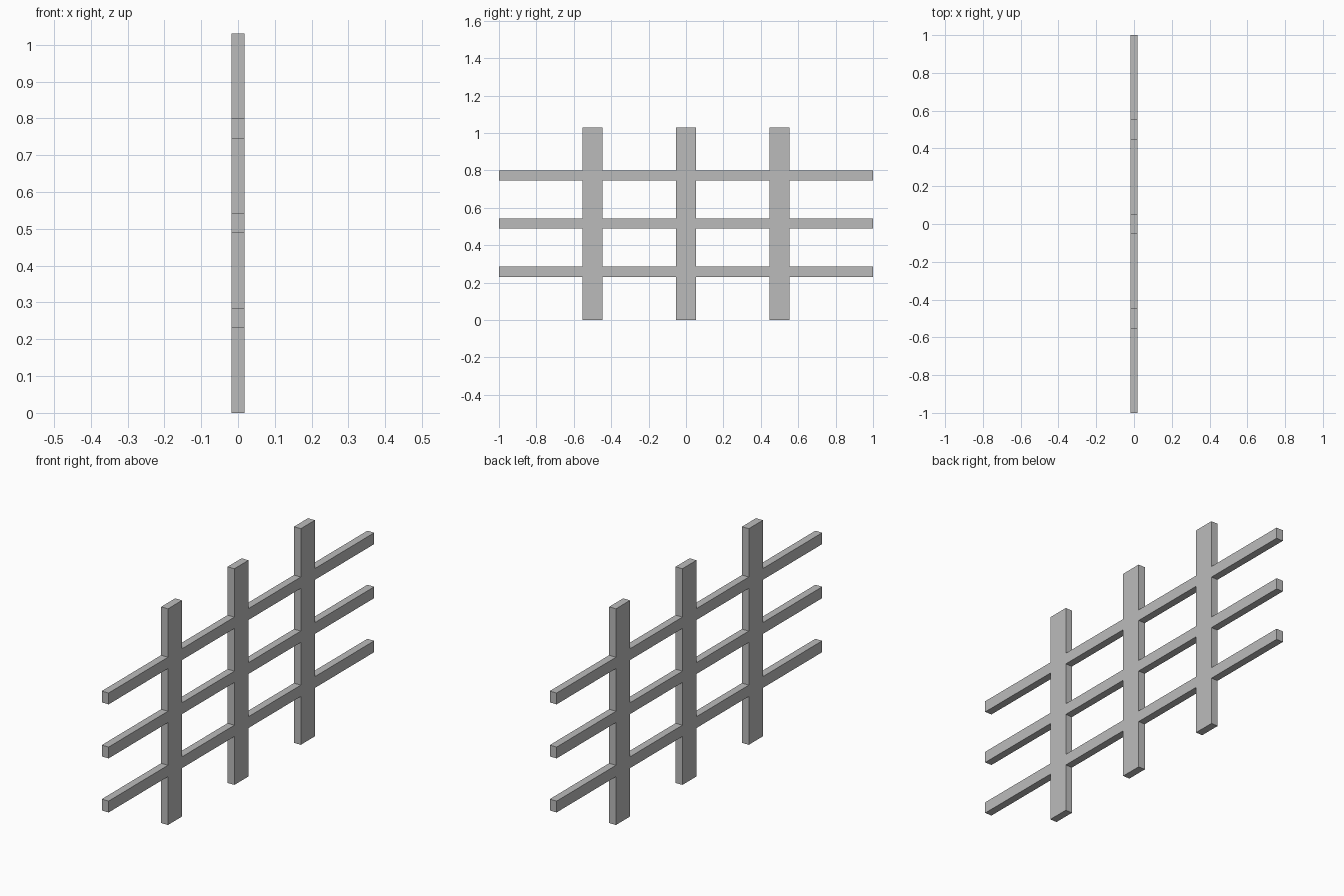
import bpy, bmesh, math

if "Cube" in bpy.data.objects:
    bpy.data.objects.remove(bpy.data.objects["Cube"])

HEIGHT = 1.03
HALF_THICK = 0.018
POST_HALF = 0.053
RAIL_HALF = 0.027
posts = [-0.5, 0.0, 0.5]
rails = [HEIGHT * k / 4 for k in (1, 2, 3)]

# Single flat colour
grey = bpy.data.materials.new("plain_grey")
grey.diffuse_color = (0.5, 0.5, 0.5, 1)
grey.use_nodes = True
grey.node_tree.nodes["Principled BSDF"].inputs["Base Color"].default_value = grey.diffuse_color


def breaks(centres, half, low, high):
    """Grid lines along one axis; odd-numbered cells lie on a bar."""
    return [low] + [c + s * half for c in centres for s in (-1, 1)] + [high]


ys = breaks(posts, POST_HALF, -1.0, 1.0)
zs = breaks(rails, RAIL_HALF, 0.0, HEIGHT)

# Flat lattice outline: keep the cells on a post or a rail
bm = bmesh.new()
grid = [[bm.verts.new((-HALF_THICK, y, z)) for z in zs] for y in ys]
for i in range(len(ys) - 1):
    for j in range(len(zs) - 1):
        if i % 2 or j % 2:
            bm.faces.new((grid[i][j], grid[i + 1][j],
                          grid[i + 1][j + 1], grid[i][j + 1]))
bmesh.ops.delete(bm, geom=[v for v in bm.verts if not v.link_faces],
                 context='VERTS')

# Thicken into flush posts and rails
front = bm.faces[:]
back = bmesh.ops.extrude_face_region(bm, geom=front, use_keep_orig=True)
bmesh.ops.translate(bm, vec=(2 * HALF_THICK, 0, 0),
                    verts=[g for g in back["geom"]
                           if isinstance(g, bmesh.types.BMVert)])
bmesh.ops.recalc_face_normals(bm, faces=bm.faces[:])

mesh = bpy.data.meshes.new("fence_posts_and_rails")
bm.to_mesh(mesh)
bm.free()
mesh.materials.append(grey)
fence = bpy.data.objects.new("fence_posts_and_rails", mesh)
bpy.context.collection.objects.link(fence)
